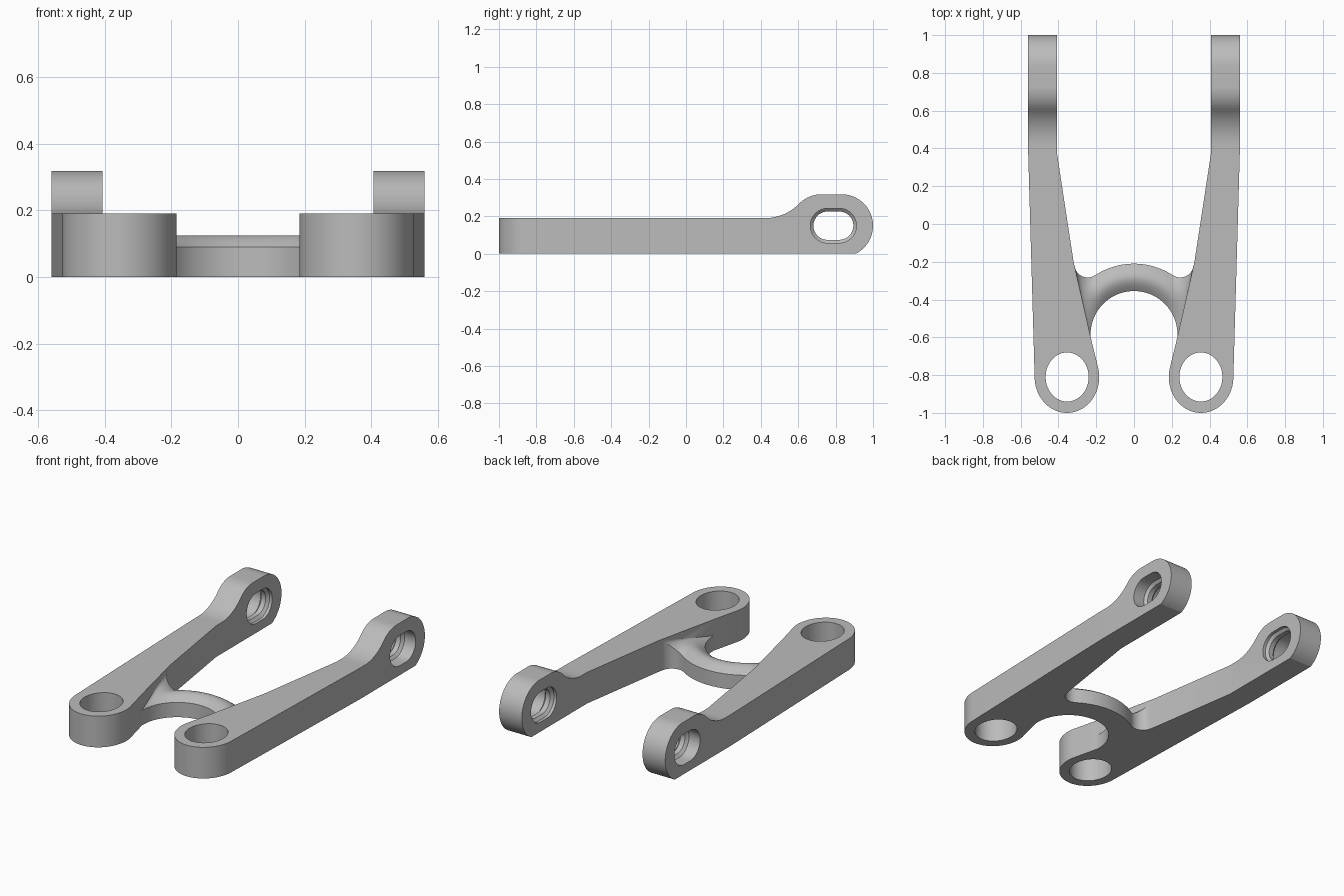
import bpy, bmesh
from math import cos, sin, radians, pi

cube = bpy.data.objects.get("Cube")
if cube:
    bpy.data.objects.remove(cube, do_unlink=True)

metal = bpy.data.materials.new("plain grey metal")
metal.use_nodes = True
GREY = (0.5, 0.5, 0.5, 1)
metal.diffuse_color = GREY
metal.node_tree.nodes["Principled BSDF"].inputs["Base Color"].default_value = GREY


def arc(cx, cy, rx, ry, start, end, steps):
    """Points along an elliptical arc, angles in degrees."""
    angles = [radians(start + (end - start) * i / steps) for i in range(steps + 1)]
    return [(cx + rx * cos(a), cy + ry * sin(a)) for a in angles]


def loft(name, rings):
    """Closed solid through a list of equally long rings."""
    bm = bmesh.new()
    loops = [[bm.verts.new(p) for p in ring] for ring in rings]
    n = len(loops[0])
    for a, b in zip(loops, loops[1:]):
        for i in range(n):
            j = (i + 1) % n
            bm.faces.new((a[i], a[j], b[j], b[i]))
    bm.faces.new(loops[0][::-1])
    bm.faces.new(loops[-1])
    bmesh.ops.recalc_face_normals(bm, faces=bm.faces)
    mesh = bpy.data.meshes.new(name)
    bm.to_mesh(mesh)
    bm.free()
    mesh.materials.append(metal)
    obj = bpy.data.objects.new(name, mesh)
    bpy.context.collection.objects.link(obj)
    return obj


def combine(obj, other, operation):
    """Bake a boolean and remove the helper."""
    mod = obj.modifiers.new(operation, 'BOOLEAN')
    mod.operation, mod.solver, mod.object = operation, 'EXACT', other
    graph = bpy.context.evaluated_depsgraph_get()
    baked = bpy.data.meshes.new_from_object(obj.evaluated_get(graph))
    obj.modifiers.clear()
    obj.data = baked
    bpy.data.objects.remove(other, do_unlink=True)


def upright(points, z0, z1):
    return [[(x, y, z) for x, y in points] for z in (z0, z1)]


# Arm outline in plan: round front boss tapering to a slim rear end
plan = [(0.56, 1.1), (0.407, 1.1), (0.407, 0.37), (0.32, -0.2), (0.227, -0.61)]
plan += arc(0.355, -0.81, 0.171, 0.19, 168, 360, 40)
plan += [(0.56, 0.37)]

# Arm outline from the side: flat bar swelling into a raised rear eye
side = [(-1.1, 0), (-1.1, 0.19)]
side += arc(0.42, 0.449, 0.259, 0.259, 270, 315.5, 12)
side += arc(0.725, 0.15, 0.168, 0.168, 135, 90, 12)
side += arc(0.832, 0.15, 0.168, 0.168, 90, -63.2, 32)

# Slotted eye: pockets on both faces with a narrower waist between
slot = []
for x, r in ((0.62, 0.0925), (0.485, 0.0925), (0.47, 0.076),
             (0.44, 0.076), (0.425, 0.0925), (0.35, 0.0925)):
    ends = arc(0.819, 0.15, r, r, -90, 90, 16) + arc(0.757, 0.15, r, r, 90, 270, 16)
    slot.append([(x, y, z) for y, z in ends])


def make_arm(name, sign):
    def flip(rings):
        return [[(sign * x, y, z) for x, y, z in ring] for ring in rings]
    arm = loft(name, flip(upright(plan, -0.1, 0.5)))
    profile = [[(x, y, z) for y, z in side] for x in (0.1, 0.7)]
    bore = arc(0.354, -0.81, 0.114, 0.13, 0, 360, 48)[:-1]
    combine(arm, loft("side_profile", flip(profile)), 'INTERSECT')
    combine(arm, loft("bore_cutter", flip(upright(bore, -0.2, 0.6))), 'DIFFERENCE')
    combine(arm, loft("slot_cutter", flip(slot)), 'DIFFERENCE')
    return arm


# Curved bridge: arched section that flares up into each arm
def section(inner, outer, z_outer, rise):
    ring = [(*inner, 0)]
    for i in range(13):
        s = i / 12
        x, y = (a + (b - a) * s for a, b in zip(inner, outer))
        ring.append((x, y, 0.09 + (z_outer - 0.09) * s + rise * sin(pi * s)))
    return ring + [(*outer, 0)]


STEPS = 16
inner = arc(0, -0.585, 0.23, 0.23, 90, 45, STEPS) + arc(0, -0.585, 0.23, 0.23, 45, -4, STEPS)[1:]
outer = arc(0, -0.585, 0.375, 0.375, 90, 56.6, STEPS) + arc(0.245, -0.213, 0.07, 0.07, 236.6, 350, STEPS)[1:]
half = []
for i, (p, q) in enumerate(zip(inner, outer)):
    u = max(0, i / STEPS - 1)
    half.append(section(p, q, 0.09 + 0.09 * u ** 1.5, 0.035 * (1 - u)))
half.append([(x + 0.04, y, z) for x, y, z in half[-1]])
mirrored = [[(-x, y, z) for x, y, z in ring] for ring in half[:0:-1]]

# Join the arms and bridge into one solid
bracket = make_arm("twin_arm_bracket", 1)
combine(bracket, loft("bridge", mirrored + half), 'UNION')
combine(bracket, make_arm("right_arm", -1), 'UNION')

bpy.ops.object.select_all(action='DESELECT')
bracket.select_set(True)
bpy.context.view_layer.objects.active = bracket
bpy.ops.object.shade_smooth_by_angle(angle=radians(25))
